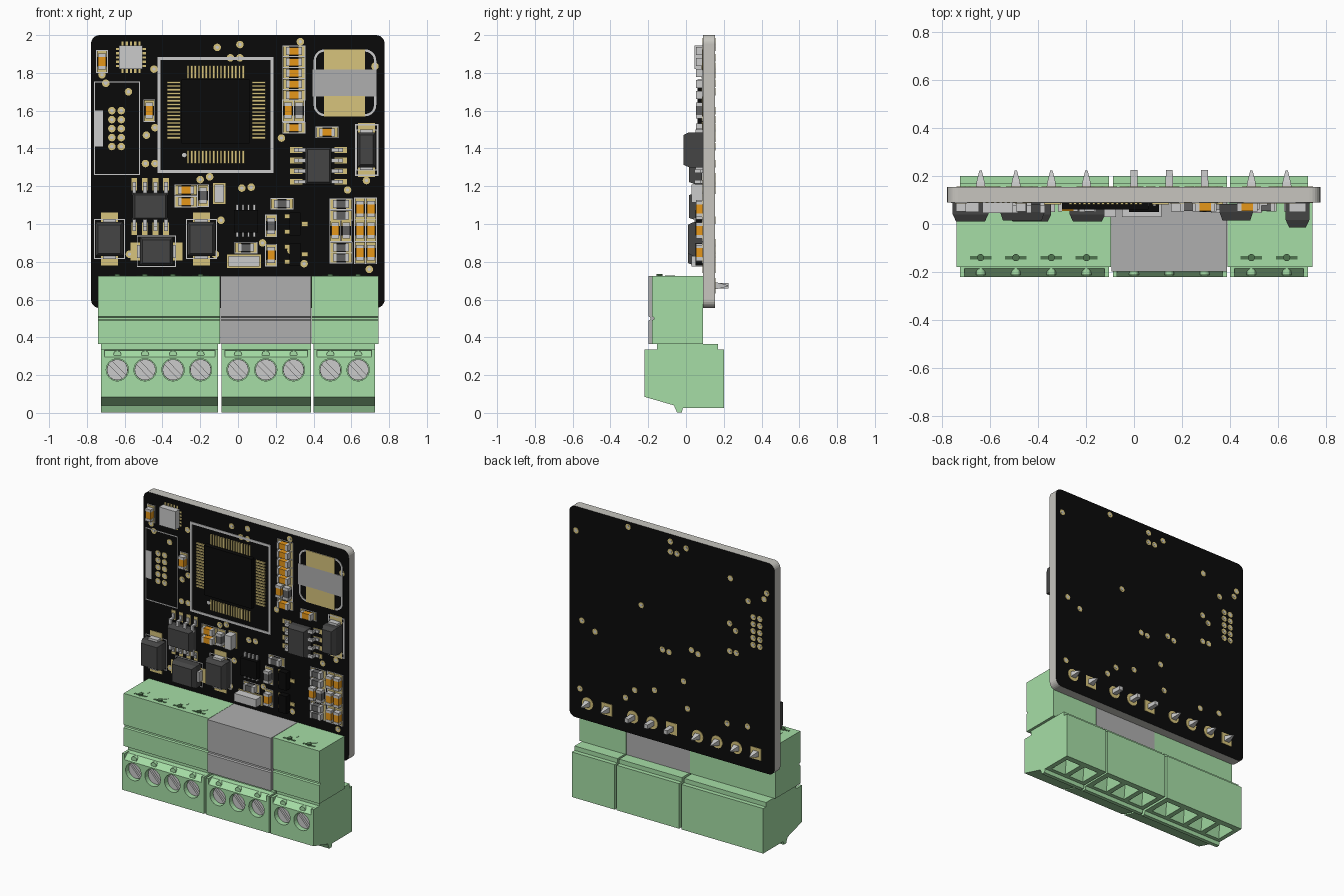
import bpy, bmesh, math
from collections import defaultdict

if "Cube" in bpy.data.objects:
    bpy.data.objects.remove(bpy.data.objects["Cube"])

F, K = 0.09, 0.154            # front and back planes of the circuit board
COL = dict(black=(.003, .003, .003), edge=(.57, .56, .52), green=(.38, .73, .38), grey=(.43, .43, .43),
           gold=(.68, .55, .2), orange=(.79, .31, .01), dark=(.06, .06, .06), metal=(.6, .6, .6),
           shade=(.08, .18, .08), silk=(.55, .55, .55), slate=(.12, .12, .12))
M = {}
for k, c in COL.items():
    M[k] = bpy.data.materials.new(k)
    M[k].diffuse_color = (*c, 1)
B = defaultdict(bmesh.new)    # one mesh per named part group


# ---- helpers ----
def loft(bm, a, b):
    va, vb = [bm.verts.new(p) for p in a], [bm.verts.new(p) for p in b]
    bm.faces.new(va)
    bm.faces.new(vb[::-1])
    for i in range(len(va)):
        j = (i + 1) % len(va)
        bm.faces.new((va[i], vb[i], vb[j], va[j]))

def prism_y(bm, pts, y0, y1):
    loft(bm, [(x, y0, z) for x, z in pts], [(x, y1, z) for x, z in pts])

def prism_x(bm, pts, x0, x1):
    loft(bm, [(x0, y, z) for y, z in pts], [(x1, y, z) for y, z in pts])

def rrect(x0, x1, z0, z1, r=0, n=0):
    if not n:
        return [(x0, z0), (x1, z0), (x1, z1), (x0, z1)]
    c = [(x0 + r, z0 + r, 180), (x1 - r, z0 + r, 270), (x1 - r, z1 - r, 0), (x0 + r, z1 - r, 90)]
    return [(x + r * math.cos(math.radians(a + 90 * i / n)), z + r * math.sin(math.radians(a + 90 * i / n)))
            for x, z, a in c for i in range(n + 1)]

def box(bm, x0, x1, z0, z1, y0=F - .003, y1=F + .002):
    prism_y(bm, rrect(x0, x1, z0, z1), y0, y1)

def circle(x, z, r, n=16, a0=0, a1=2 * math.pi):
    return [(x + r * math.cos(a0 + (a1 - a0) * i / n), z + r * math.sin(a0 + (a1 - a0) * i / n)) for i in range(n)]

def frustum(bm, x0, x1, z0, z1, y0, y1, inset):
    i = inset
    loft(bm, [(x, y0, z) for x, z in rrect(x0, x1, z0, z1)],
         [(x, y1, z) for x, z in rrect(x0 + i, x1 - i, z0 + i, z1 - i)])

def frame(x0, x1, z0, z1, t=.005, r=0, n=0):
    bm = B['board_markings']
    rows = [[bm.verts.new((x, y, z)) for x, z in rrect(x0 + i, x1 - i, z0 + i, z1 - i, max(r - i, 0), n)]
            for i, y in ((0, F), (0, F - .003), (t, F - .003), (t, F))]
    for a, b in zip(rows, rows[1:] + rows[:1]):
        for k in range(len(a)):
            j = (k + 1) % len(a)
            bm.faces.new((a[k], a[j], b[j], b[k]))

def finish(name, bm, mat, smooth=False):
    bmesh.ops.recalc_face_normals(bm, faces=bm.faces)
    me = bpy.data.meshes.new(name)
    bm.to_mesh(me)
    bm.free()
    ob = bpy.data.objects.new(name, me)
    bpy.context.collection.objects.link(ob)
    me.materials.append(M[mat])
    if smooth:
        bpy.ops.object.select_all(action='DESELECT')
        ob.select_set(True)
        bpy.context.view_layer.objects.active = ob
        bpy.ops.object.shade_smooth_by_angle()
    return ob

def passive(x, z, part, vert=False, L=.055, W=.025):
    def bx(group, u0, u1, v0, v1, y0):
        a = (x + v0, x + v1, z + u0, z + u1) if vert else (x + u0, x + u1, z + v0, z + v1)
        box(B[group], *a, y0)
    bx(part, -.024, .024, -W + .005, W - .005, F - .036)
    for s in (-1, 1):
        bx('chip_terminals', *sorted((s * .024, s * .042)), -W + .004, W - .004, F - .038)
        bx('solder_pads', *sorted((s * .025, s * L)), -W, W, F - .004)
    a, b = (W, L) if vert else (L, W)
    frame(x - a - .006, x + a + .006, z - b - .005, z + b + .005, .004)

def diode(x0, x1, z0, z1, y, vert=True):
    m, bm = y + .03, B['power_diodes']
    box(bm, x0, x1, z0, z1, m)
    frustum(bm, x0, x1, z0, z1, m, y, .014)
    p, q = (.04, .0) if not vert else (.0, .04)
    cx, cz, hx, hz = (x0 + x1) / 2, (z0 + z1) / 2, (x1 - x0) / 2, (z1 - z0) / 2
    if vert:
        box(B['solder_pads'], cx - .045, cx + .045, z0 - .05, z1 + .05)
        box(B['chip_terminals'], cx - .035, cx + .035, z0 - .015, z1 + .015, F - .04)
    else:
        box(B['solder_pads'], x0 - .05, x1 + .05, cz - .048, cz + .048)
        box(B['chip_terminals'], x0 - .015, x1 + .015, cz - .035, cz + .035, F - .04)
    frame(x0 - .008 - p * .2, x1 + .008 + p * .2, z0 - .008 - q * .2, z1 + .008 + q * .2)


# ---- circuit board: black faces, pale edge ----
bm = bmesh.new()
prism_y(bm, rrect(-.778, .776, .555, 2, .045, 6), F, K)
board = finish('circuit_board', bm, 'edge')
board.data.materials.append(M['black'])
for f in board.data.polygons:
    f.material_index = int(abs(f.normal.y) > .9)

# ---- plated holes ----
vias = [(-.11, 1.935), (.01, 1.95), (.33, 1.965), (-.04, 1.88), (.01, 1.88), (-.7, 1.745), (-.445, 1.82), (-.58, 1.7),
        (-.44, 1.51), (-.485, 1.47), (-.49, 1.32), (-.44, 1.32), (.23, 1.455), (.725, 1.835), (.68, 1.23), (.58, 1.18),
        (-.2, 1.235), (-.15, 1.25), (.02, 1.19), (.07, 1.195), (-.09, 1.02), (.13, .9), (-.12, .84), (-.42, .82),
        (-.575, .84), (.35, .79), (.28, .86), (.695, .76), (-.72, 1.79)]
vias += [(x, 1.41 + .0475 * i) for x in (-.668, -.618) for i in range(5)]
for x, z in vias:
    prism_y(B['plated_holes'], circle(x, z, .02), F - .002, K + .002)
    prism_y(B['hole_centres'], circle(x, z, .009, 10), F - .003, K + .003)

# ---- square processor with four rows of leads ----
frame(-.425, .187, 1.27, 1.885, .016)
box(B['processor_body'], -.3, .06, 1.425, 1.765, .06)
for i in range(16):
    u = -.265 + .0195 * i
    w = u + 1.722
    for z in (1.77, 1.32):
        box(B['solder_pads'], u - .006, u + .006, z, z + .07, F - .008)
    for x in (-.375, .075):
        box(B['solder_pads'], x, x + .07, w - .006, w + .006, F - .008)
prism_y(B['board_markings'], circle(-.285, 1.365, .012), F - .003, F)

# ---- small sensor chip top left ----
box(B['sensor_chip'], -.63, -.505, 1.82, 1.945, .045)
for i in range(5):
    u = -.045 + .0225 * i
    box(B['solder_pads'], -.567 + u - .006, -.567 + u + .006, 1.8, 1.965)
    box(B['solder_pads'], -.647, -.488, 1.882 + u - .006, 1.882 + u + .006)

# ---- eight-lead chips ----
for cx, cz, hx, hz, vert in ((.426, 1.308, .07, .098, False), (-.465, 1.093, .093, .072, True)):
    box(B['lead_chips'], cx - hx, cx + hx, cz - hz, cz + hz, F - .04, F - .006)
    frustum(B['lead_chips'], cx - hx, cx + hx, cz - hz, cz + hz, F - .04, F - .075, .012)
    for i in range(4):
        for s in (-1, 1):
            o = -.084 + .056 * i
            for g, a, b, w, y0, y1 in (('solder_pads', .085, .15, .015, F - .003, F), ('chip_leads', .06, .105, .01, F - .045, F - .03),
                                       ('chip_leads', .095, .105, .01, F - .045, F - .003), ('chip_leads', .095, .13, .01, F - .012, F - .002)):
                a, b = sorted((s * a, s * b))
                if vert:
                    box(B[g], cx + o - w, cx + o + w, cz + a, cz + b, y0, y1)
                else:
                    box(B[g], cx + a, cx + b, cz + o - w, cz + o + w, y0, y1)

# ---- diodes, inductor footprint, header footprint, lamps ----
diode(.632, .73, 1.3, 1.485, -.014)
frame(.62, .745, 1.255, 1.53, .008)
diode(-.755, -.607, .83, 1.01, .01)
diode(-.268, -.12, .83, 1.01, .01)
diode(-.52, -.345, .78, .93, .01, False)
frame(.4, .732, 1.57, 1.925, .012, .06, 5)
box(B['inductor_marking'], .395, .732, 1.675, 1.818, F - .005)
for z in (1.57, 1.818):
    box(B['solder_pads'], .456, .673, z, z + .107, F - .005)
frame(-.763, -.518, 1.26, 1.755, .006)
box(B['board_markings'], -.763, -.715, 1.41, 1.6, F - .003)
for x0, x1, z0, z1 in ((-.125, -.075, 1.115, 1.21), (-.05, .115, .775, .83)):
    box(B['indicator_lamps'], x0, x1, z0, z1, .03)
    box(B['solder_pads'], x0 - .008, x1 + .008, z0 - .008, z1 + .008)

# ---- chip capacitors and resistors ----
for x, z, v in [(.296, 1.915 - .058 * i, 0) for i in range(5)] + [(.296, 1.51, 0), (.472, 1.485, 0), (-.275, 1.18, 0),
        (-.275, 1.118, 0), (-.72, 1.86, 1), (-.47, 1.6, 1), (.265, 1.6, 1), (.175, .835, 1), (.515, .965, 1)] + \
        [(x, z, 1) for x in (.646, .704) for z in (1.08, .965, .848)]:
    passive(x, z, 'ceramic_capacitors', v)
for x, z, v in ((.323, 1.6, 1), (-.185, 1.15, 1), (.233, 1.107, 0), (.175, .99, 1), (.042, .875, 0),
                (.546, 1.105, 0), (.546, 1.045, 0), (.573, .965, 1), (.546, .875, 0), (.546, .822, 0)):
    passive(x, z, 'chip_resistors', v)

# ---- transistors and small lead chip ----
for z in (1.0, .84):
    box(B['processor_body'], .272, .33, z - .06, z + .06, .05)
    for x, dz in ((.245, .04), (.245, -.04), (.335, 0)):
        box(B['solder_pads'], x, x + .035, z + dz - .012, z + dz + .012, F - .008)
box(B['processor_body'], -.02, .105, .955, 1.075, .05)
for i in range(4):
    for z in (1.075, .93):
        box(B['chip_leads'], -.01 + .03 * i, .002 + .03 * i, z, z + .028, F - .015)

# ---- terminal connectors: (header x range, plug x range, screw positions, colour) ----
conns = [(-.74, -.095, -.725, -.105, (-.639, -.492, -.344, -.198), 'green'),
         (-.093, .387, -.088, .387, (0, .147, .294), 'grey'),
         (.39, .743, .4, .725, (.489, .636), 'green')]
back = [(.17, .365), (.17, .335), (.2, .335), (.2, .027), (-.016, .027), (-.022, .003), (-.048, .003), (-.064, .04), (-.22, .085)]
full = back + [(-.22, .335), (-.154, .335), (-.154, .365)]
cut = back + [(-.22, .295), (-.185, .33), (-.154, .335), (-.154, .365)]
for n, (h0, h1, p0, p1, xs, col) in zip(('left', 'middle', 'right'), conns):
    # board header with a front groove
    y = -.18 if col == 'green' else -.198
    bm = bmesh.new()
    prism_x(bm, [(F, .365), (F, .725), (y, .725), (y, .51), (y + .01, .505), (y + .01, .495), (y, .49), (y, .365)], h0, h1)
    finish(n + '_header', bm, col)
    # plug body with screw wells and wire funnels
    bm = bmesh.new()
    prism_x(bm, cut, p0 + .018, p1 - .018)
    plug = finish(n + '_plug', bm, 'green')
    for a in (p0, p1 - .018):
        prism_x(B['plug_end_walls'], full, a, a + .018)
    bm = bmesh.new()
    for x in xs:
        prism_y(bm, circle(x, .228, .059, 24), -.3, -.165)
        loft(bm, [(x + a, .085 + b, .0) for a, b in rrect(-.062, .062, -.085, .085)],
             [(x + a, .085 + b, .15) for a, b in rrect(-.03, .03, -.03, .03)])
    cutter = finish('cutter', bm, 'green')
    mod = plug.modifiers.new('wells', 'BOOLEAN')
    mod.operation, mod.object, mod.solver = 'DIFFERENCE', cutter, 'EXACT'
    bpy.context.view_layer.objects.active = plug
    bpy.ops.object.modifier_apply(modifier='wells')
    bpy.data.objects.remove(cutter)
    for i, x in enumerate(xs):
        # slotted screw: base disc plus two half discs
        s = B['terminal_screws']
        prism_y(s, circle(x, .228, .056, 24), -.178, -.16)
        for k in (0, math.pi):
            prism_y(s, circle(x, .228, .055, 14, k - .7 + .12, k - .7 + math.pi - .12), -.19, -.178)
        prism_y(B['plug_bosses'], circle(x, .31, .02, 12), -.212, -.16)
        # solder pad and pin on the back
        pad = rrect(x - .04, x + .04, .633, .713) if x in (-.639, 0, .489) else circle(x, .673, .042, 20)
        prism_y(B['pin_pads'], pad, K - .001, K + .003)
        if col == 'green':
            frustum(B['solder_pins'], x - .02, x + .02, .655, .691, K, .175, .003)
            frustum(B['solder_pins'], x - .017, x + .017, .658, .688, .175, .222, .012)
            # top detents on the green headers
            for r, v, h, g in ((.026, -.085, .002, 'header_top_discs'), (.015, -.14, .01, 'header_detents')):
                c = circle(x, v, r)
                loft(B[g], [(a, b, .72) for a, b in c], [(a, b, .725 + h) for a, b in c])
            box(B['header_detents'], x - .045, x + .045, .72, .727, -.148, -.133)
        else:
            frustum(B['solder_pins'], x - .016, x + .016, .657, .689, K, .225, .002)

# ---- turn the gathered meshes into objects ----
colours = dict(board_markings='silk', plated_holes='gold', hole_centres='silk', processor_body='black', sensor_chip='metal',
               solder_pads='gold', chip_terminals='silk', chip_leads='metal', lead_chips='dark', power_diodes='dark',
               inductor_marking='grey', indicator_lamps='metal', ceramic_capacitors='orange', chip_resistors='slate',
               plug_end_walls='green', terminal_screws='metal', plug_bosses='green', pin_pads='gold', solder_pins='metal',
               header_top_discs='green', header_detents='shade')
for name, bm in B.items():
    finish(name, bm, colours[name], name in ('terminal_screws', 'plug_bosses', 'plated_holes'))

for m in bpy.data.materials:
    if m.users and not m.is_grease_pencil:
        m.use_nodes = True
        m.node_tree.nodes["Principled BSDF"].inputs["Base Color"].default_value = m.diffuse_color
